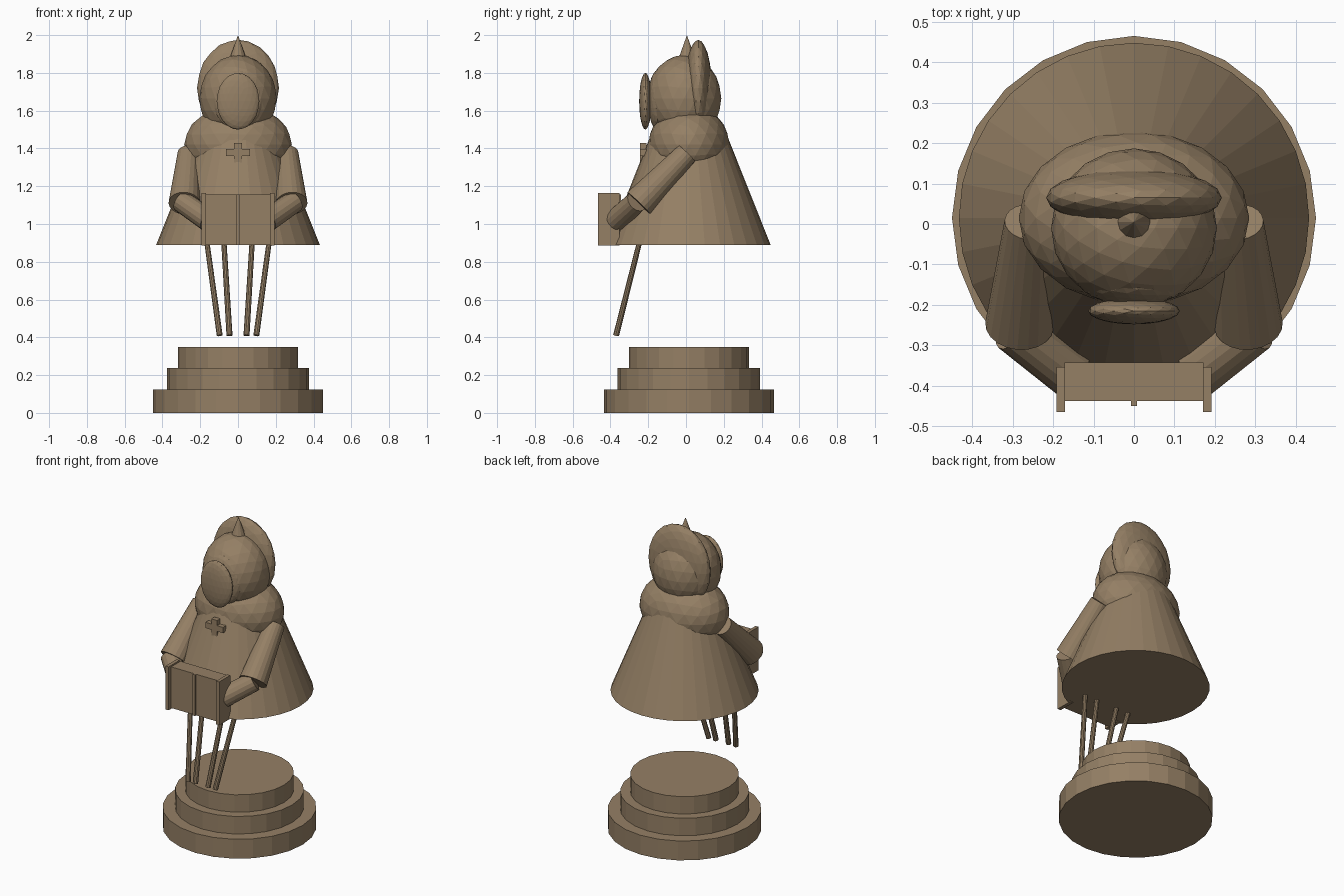
import bpy
from mathutils import Vector

if "Cube" in bpy.data.objects:
    bpy.data.objects.remove(bpy.data.objects["Cube"])

# single stone-brown colour
brown = bpy.data.materials.new("stone brown")
brown.diffuse_color = (0.30, 0.215, 0.13, 1)
brown.use_nodes = True
brown.node_tree.nodes["Principled BSDF"].inputs["Base Color"].default_value = brown.diffuse_color


def finish(name):
    ob = bpy.context.object
    ob.name = name
    ob.data.materials.append(brown)
    return ob


def ball(name, loc, radii, sub=3):
    bpy.ops.mesh.primitive_ico_sphere_add(subdivisions=sub, radius=1, location=loc)
    ob = finish(name)
    ob.scale = radii
    return ob


def rod(name, a, b, r1, r2, sides):
    """Tapered round bar from point a to point b."""
    a, b = Vector(a), Vector(b)
    bpy.ops.mesh.primitive_cone_add(vertices=sides, radius1=r1, radius2=r2,
                                    depth=(b - a).length, location=(a + b) / 2)
    ob = finish(name)
    d = b - a
    if d.xy.length > 1e-4:
        ob.rotation_euler = d.to_track_quat('Z', 'Y').to_euler()
    return ob


def box(name, lo, hi):
    lo, hi = Vector(lo), Vector(hi)
    bpy.ops.mesh.primitive_cube_add(size=1, location=(lo + hi) / 2)
    ob = finish(name)
    ob.scale = hi - lo
    return ob


CY = 0.015  # centre line of plinth and robe

# stepped round plinth
for i, (r, z0, z1) in enumerate([(0.45, 0, 0.125), (0.377, 0.125, 0.238), (0.318, 0.238, 0.35)]):
    rod(f"plinth_step_{i + 1}", (0, CY, z0), (0, CY, z1), r, r, 24)

# robe and shoulders
rod("robe", (0, CY, 0.89), (0, CY, 1.5), 0.433, 0.19, 32)
ball("shoulders", (0, CY, 1.42), (0.285, 0.215, 0.21))

# head, hood, face
ball("head", (0, -0.01, 1.665), (0.205, 0.197, 0.23))
ball("hood", (0, 0.065, 1.72), (0.217, 0.072, 0.255))
ball("face_rim", (0, -0.15, 1.655), (0.13, 0.05, 0.16))
ball("face", (0, -0.215, 1.65), (0.113, 0.033, 0.15))
rod("crest", (0, 0.005, 1.88), (0, 0.005, 2.0), 0.043, 0, 12)

# cross brooch on the chest
box("brooch_bar", (-0.063, -0.243, 1.36), (0.063, -0.21, 1.397))
box("brooch_post", (-0.02, -0.243, 1.32), (0.02, -0.21, 1.43))

# mirrored arms, book covers and slanting rods
for s, side in ((-1, "left"), (1, "right")):
    rod(f"sleeve_{side}", (s * 0.26, 0.005, 1.374), (s * 0.283, -0.25, 1.109), 0.06, 0.085, 20)
    rod(f"forearm_{side}", (s * 0.30, -0.26, 1.12), (s * 0.155, -0.37, 1.02), 0.058, 0.062, 16)
    box(f"book_cover_{side}", (s * 0.17, -0.465, 0.885), (s * 0.192, -0.353, 1.165))
    for n, (xt, xb) in enumerate([(0.163, 0.097), (0.074, 0.045)]):
        # continue each rod a little way up inside the robe
        rod(f"leg_rod_{side}_{n + 1}", (s * xb, -0.37, 0.41),
            (s * (xt + 0.06 * (xt - xb)), -0.242, 0.92), 0.016, 0.014, 10)

# book block and spine
box("book_pages", (-0.172, -0.438, 0.89), (0.172, -0.343, 1.155))
box("book_spine", (-0.008, -0.45, 0.89), (0.008, -0.435, 1.155))
